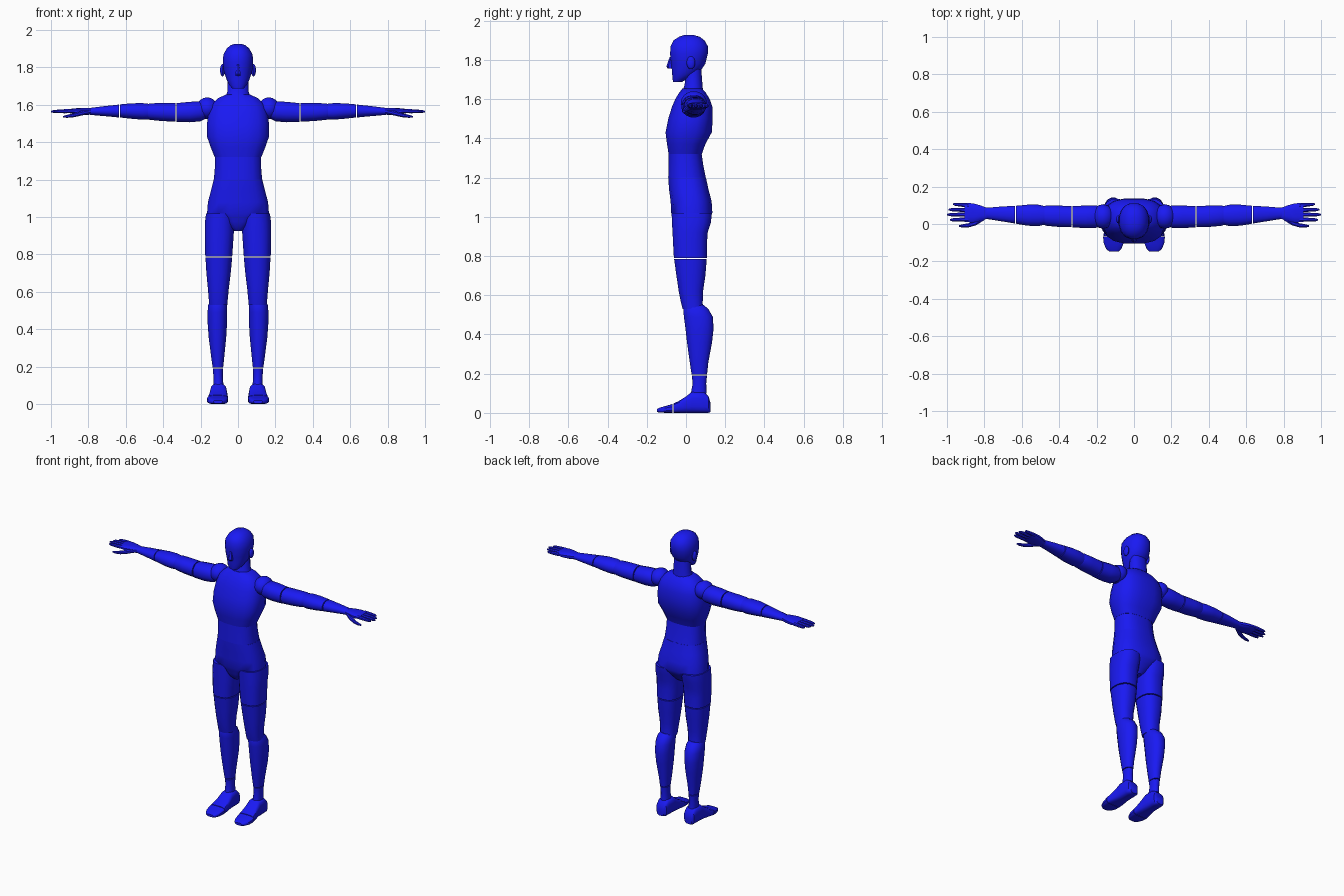
import bpy, bmesh
from math import sin, cos, pi, radians, copysign

blue = bpy.data.materials.new("blue")
blue.diffuse_color = (0.01, 0.01, 0.9, 1)

def finish(name, bm, mirror):
    bmesh.ops.recalc_face_normals(bm, faces=bm.faces)
    me = bpy.data.meshes.new(name)
    bm.to_mesh(me)
    bm.free()
    me.materials.append(blue)
    ob = bpy.data.objects.new(name, me)
    bpy.context.collection.objects.link(ob)
    bpy.ops.object.select_all(action='DESELECT')
    ob.select_set(True)
    bpy.context.view_layer.objects.active = ob
    bpy.ops.object.shade_smooth_by_angle(angle=radians(35))
    if mirror:
        ob.modifiers.new("mirror", 'MIRROR')
    return ob

def loft(name, axis, sections, n=16, power=2.2, mirror=False):
    """Rounded sections (t, u0, u1, v0, v1) joined along an axis, capped at both ends."""
    bm = bmesh.new()
    rings = []
    for t, u0, u1, v0, v1 in sections:
        ring = []
        for i in range(n):
            a = 2 * pi * (i + 0.5) / n
            c, s = cos(a), sin(a)
            u = (u0 + u1) / 2 + (u1 - u0) / 2 * copysign(abs(c) ** (2 / power), c)
            v = (v0 + v1) / 2 + (v1 - v0) / 2 * copysign(abs(s) ** (2 / power), s)
            ring.append(bm.verts.new({'z': (u, v, t), 'x': (t, u, v), 'y': (u, t, v)}[axis]))
        rings.append(ring)
    for a, b in zip(rings, rings[1:]):
        for i in range(n):
            j = (i + 1) % n
            bm.faces.new((a[i], a[j], b[j], b[i]))
    bm.faces.new(rings[0])
    bm.faces.new(rings[-1])
    return finish(name, bm, mirror)

def ball(name, centre, radii, mirror=False):
    bm = bmesh.new()
    bmesh.ops.create_uvsphere(bm, u_segments=14, v_segments=10, radius=1)
    for v in bm.verts:
        v.co = [c + r * k for c, r, k in zip(centre, radii, v.co)]
    return finish(name, bm, mirror)

def body(name, rows, **kw):
    """Centred part from rows (z, half width, front y, back y)."""
    return loft(name, 'z', [(z, -w, w, f, b) for z, w, f, b in rows], **kw)

# Head and neck
body("head", [(1.687, .03, -.066, -.02), (1.705, .047, -.07, .01), (1.735, .062, -.072, .07),
              (1.78, .077, -.077, .10), (1.83, .083, -.083, .113), (1.87, .079, -.08, .113),
              (1.90, .062, -.064, .095), (1.918, .042, -.035, .07), (1.926, .018, -.01, .04)])
body("neck", [(1.64, .068, -.02, .088), (1.67, .058, -.008, .085), (1.76, .055, 0, .078)])
loft("nose", 'z', [(1.755, -.016, .016, -.093, -.06), (1.765, -.016, .016, -.1, -.06),
                   (1.815, -.008, .008, -.083, -.06)], n=6)
ball("ear", (.083, .025, 1.785), (.013, .022, .033), mirror=True)

# Torso
body("chest", [(1.32, .126, -.09, .082), (1.37, .147, -.098, .10), (1.43, .168, -.106, .133),
               (1.50, .168, -.092, .138), (1.56, .16, -.073, .136), (1.60, .145, -.056, .122),
               (1.635, .11, -.034, .10), (1.655, .065, -.018, .08)], power=2.7)
body("abdomen", [(1.20, .131, -.092, .102), (1.26, .126, -.091, .09), (1.322, .125, -.09, .081)], power=2.6)
body("pelvis", [(.925, .022, -.03, .06), (.945, .05, -.05, .085), (.975, .085, -.062, .11),
                (1.00, .115, -.07, .128), (1.02, .168, -.077, .136), (1.08, .163, -.08, .132),
                (1.14, .147, -.088, .116), (1.20, .132, -.092, .103)], power=2.6)

# Legs
loft("upper_thigh", 'z', [(.79, .03, .176, -.063, .108), (.86, .025, .178, -.067, .108),
                          (.92, .021, .179, -.07, .112), (.97, .02, .178, -.073, .128),
                          (1.02, .02, .172, -.075, .134)], power=2.5, mirror=True)
loft("lower_thigh", 'z', [(.53, .055, .156, -.018, .088), (.56, .054, .157, -.026, .086),
                          (.62, .048, .162, -.038, .088), (.70, .038, .17, -.05, .1),
                          (.784, .03, .175, -.062, .107)], power=2.4, mirror=True)
loft("shin", 'z', [(.195, .079, .136, .028, .108), (.26, .072, .145, .018, .115),
                   (.36, .062, .158, .004, .134), (.43, .058, .163, -.004, .142),
                   (.49, .057, .164, -.012, .138), (.53, .058, .16, -.015, .115),
                   (.55, .065, .15, -.008, .09)], mirror=True)
loft("ankle", 'z', [(.10, .077, .133, .025, .105), (.15, .081, .132, .034, .103),
                    (.19, .079, .135, .03, .107)], n=14, mirror=True)

# Feet
loft("foot", 'y', [(.125, .08, .13, .004, .05), (.115, .066, .142, 0, .085), (.09, .062, .146, 0, .108),
                   (.03, .06, .148, 0, .108), (0, .057, .152, 0, .084), (-.04, .054, .16, 0, .059),
                   (-.065, .053, .165, 0, .048)], power=3.5, mirror=True)
loft("toes", 'y', [(-.068, .053, .166, 0, .046), (-.105, .056, .162, 0, .035),
                   (-.135, .068, .148, .002, .027), (-.147, .082, .132, .004, .02)],
     power=3.5, mirror=True)

# Arms
ball("shoulder", (.165, .04, 1.582), (.058, .066, .058), mirror=True)
loft("upper_arm", 'x', [(.175, -.01, .09, 1.525, 1.605), (.2, -.021, .1, 1.511, 1.62),
                        (.26, -.023, .1, 1.506, 1.617), (.328, -.019, .096, 1.508, 1.61)], mirror=True)
loft("lower_upper_arm", 'x', [(.334, -.018, .096, 1.509, 1.61), (.41, -.016, .1, 1.513, 1.61),
                              (.47, -.01, .1, 1.519, 1.609), (.49, -.002, .092, 1.525, 1.602)], mirror=True)
loft("forearm", 'x', [(.475, -.004, .096, 1.522, 1.606), (.51, -.012, .104, 1.52, 1.61),
                      (.57, -.01, .104, 1.525, 1.609), (.632, .001, .098, 1.532, 1.603)], mirror=True)
loft("wrist", 'x', [(.637, .002, .098, 1.532, 1.602), (.71, .014, .094, 1.539, 1.594),
                    (.79, .027, .087, 1.546, 1.584)], mirror=True)

# Hands
loft("palm", 'x', [(.785, .027, .087, 1.547, 1.583), (.82, .016, .1, 1.546, 1.584),
                   (.86, .006, .112, 1.549, 1.583), (.905, .01, .113, 1.556, 1.578)],
     n=12, power=2.8, mirror=True)
for i, (y0, y1, tip) in enumerate([(.024, .022, .985), (.05, .05, 1.0), (.075, .077, .992), (.1, .106, .968)]):
    rows = []
    for k, r in ((0, .012), (.4, .0115), (.85, .009), (1, .004)):
        y, z = y0 + (y1 - y0) * k, 1.567 - .003 * k
        rows.append((.885 + (tip - .885) * k, y - r, y + r, z - r, z + r))
    loft(f"finger_{i + 1}", 'x', rows, n=8, mirror=True)
loft("thumb", 'x', [(.80, .02, .05, 1.55, 1.575), (.845, -.008, .022, 1.54, 1.566),
                    (.88, -.018, .006, 1.533, 1.555), (.915, -.02, -.001, 1.53, 1.547),
                    (.935, -.016, -.006, 1.532, 1.541)], n=8, mirror=True)
